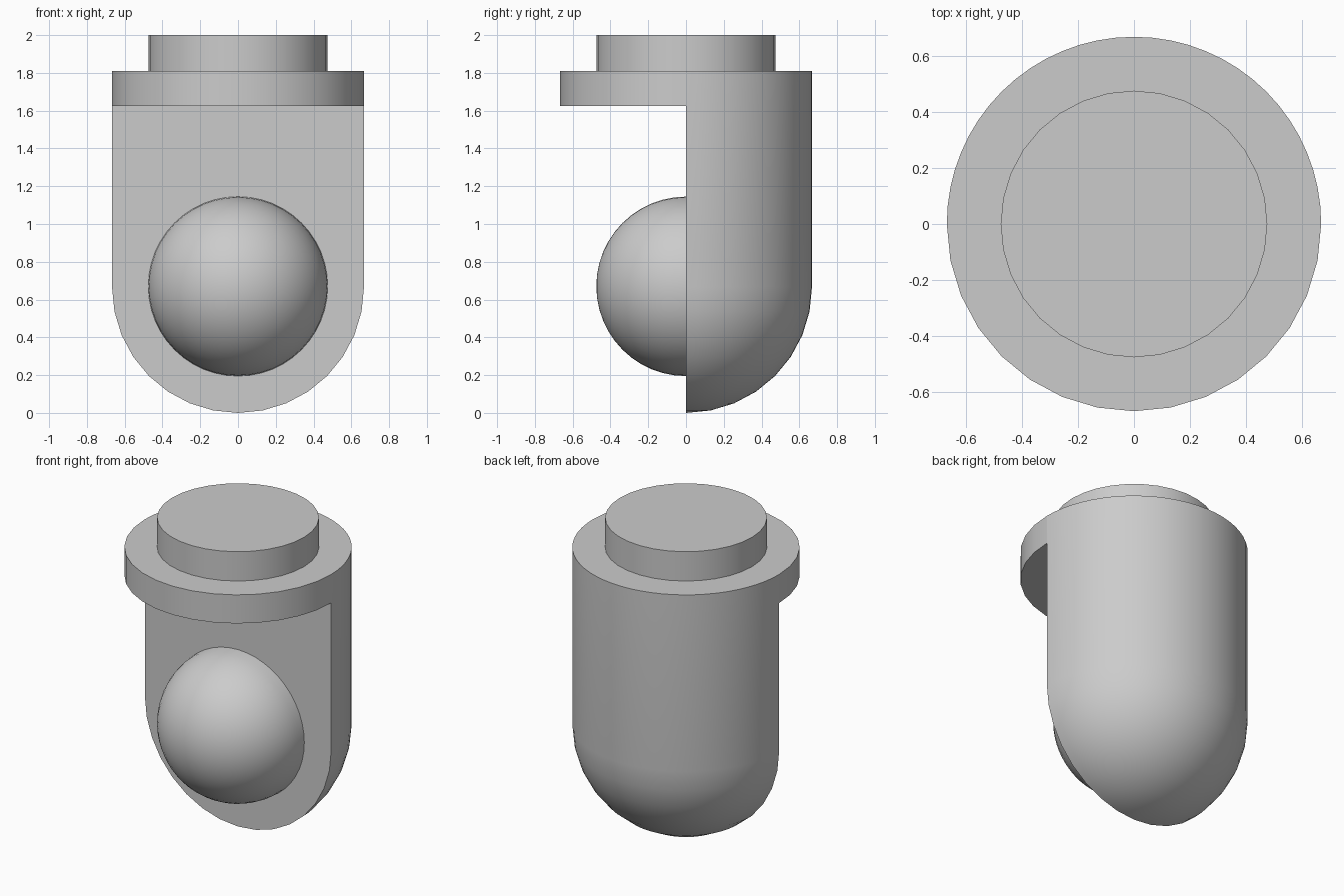
import bpy, bmesh
from math import pi, sin, cos, radians
from mathutils import Matrix

if "Cube" in bpy.data.objects:
    bpy.data.objects.remove(bpy.data.objects["Cube"])

R_BODY = 0.667
R_BALL = 0.475
Z_CENTRE = 0.67
Z_FLANGE = 1.625
Z_SHOULDER = 1.81
Z_TOP = 2.0

grey = bpy.data.materials.new("plain_grey")
grey.use_nodes = True
colour = (0.6, 0.6, 0.6, 1)
grey.diffuse_color = colour
grey.node_tree.nodes["Principled BSDF"].inputs["Base Color"].default_value = colour


def revolve(name, profile, angle, steps, matrix=Matrix()):
    """Spin an (r, z) profile about z, close any open side, shade smooth."""
    bm = bmesh.new()
    verts = [bm.verts.new((r, 0, z)) for r, z in profile]
    edges = [bm.edges.new(pair) for pair in zip(verts, verts[1:])]
    bmesh.ops.spin(bm, geom=verts + edges, cent=(0, 0, 0), axis=(0, 0, 1),
                   angle=angle, steps=steps)
    bmesh.ops.remove_doubles(bm, verts=bm.verts[:], dist=1e-4)
    rim = [e for e in bm.edges if e.is_boundary]
    if rim:
        bmesh.ops.holes_fill(bm, edges=rim, sides=0)
    bmesh.ops.recalc_face_normals(bm, faces=bm.faces[:])
    bm.transform(matrix)
    mesh = bpy.data.meshes.new(name)
    bm.to_mesh(mesh)
    bm.free()
    mesh.materials.append(grey)
    obj = bpy.data.objects.new(name, mesh)
    bpy.context.collection.objects.link(obj)
    bpy.ops.object.select_all(action='DESELECT')
    obj.select_set(True)
    bpy.context.view_layer.objects.active = obj
    bpy.ops.object.shade_smooth_by_angle(angle=radians(30))
    return obj


def arc(radius, centre, start, end, steps):
    turns = [start + (end - start) * i / steps for i in range(steps + 1)]
    return [(radius * cos(a), centre + radius * sin(a)) for a in turns]


def slab(radius, low, high):
    return [(0, low), (radius, low), (radius, high), (0, high)]


# Rear half shell with rounded bottom and flat front
shell = arc(R_BODY, R_BODY, -pi / 2, 0, 8) + [(R_BODY, Z_SHOULDER), (0, Z_SHOULDER)]
revolve("rear_body", shell, pi, 32)

# Front half of the flange, overhanging the flat face
revolve("front_flange", slab(R_BODY, Z_FLANGE, Z_SHOULDER), -pi, 16)

# Round cap on top
revolve("top_cap", slab(R_BALL, Z_SHOULDER, Z_TOP), 2 * pi, 32)

# Dome bulging out of the flat face
facing = Matrix.Translation((0, 0, Z_CENTRE)) @ Matrix.Rotation(pi / 2, 4, 'X')
revolve("front_dome", arc(R_BALL, 0, 0, pi / 2, 12), 2 * pi, 48, facing)
